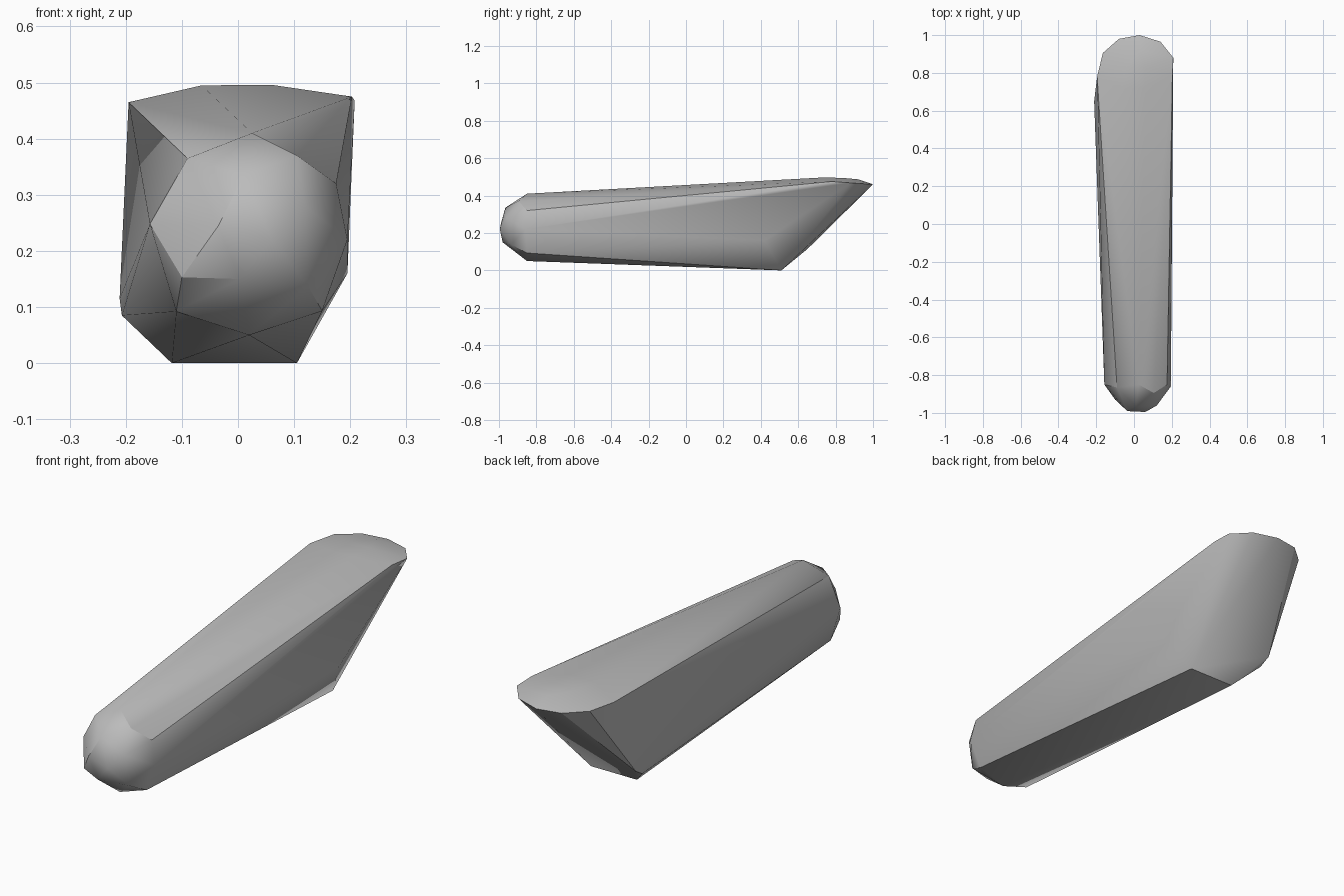
import bpy
import bmesh
import math

cube = bpy.data.objects.get("Cube")
if cube:
    bpy.data.objects.remove(cube, do_unlink=True)

# Plain grey finish
grey = bpy.data.materials.new("plain_grey")
grey.use_nodes = True
colour = (0.5, 0.5, 0.5, 1)
grey.diffuse_color = colour
grey.node_tree.nodes["Principled BSDF"].inputs["Base Color"].default_value = colour


def nose_point(x, z, cx=0.02, cy=-0.82, cz=0.23, radius=0.18):
    """Place a facet corner on the rounded nose."""
    depth = math.sqrt(max(radius ** 2 - (x - cx) ** 2 - (z - cz) ** 2, 0.03 ** 2))
    return x, cy - depth, z


# Rounded nose: facet corners seen along the long axis
nose = [nose_point(x, z) for x, z in (
    (0.025, 0.41), (0.105, 0.37), (0.175, 0.32), (0.12, 0.28), (0.195, 0.22),
    (0.06, 0.22), (-0.035, 0.245), (0.01, 0.335), (-0.09, 0.365),
    (-0.157, 0.248), (-0.1, 0.153), (0.003, 0.15), (0.125, 0.137),
    (0.15, 0.093), (0.02, 0.05), (-0.11, 0.092))]

# Overhanging rear rim
rim = [(-0.195, 0.78, 0.465), (-0.165, 0.905, 0.465), (-0.08, 0.98, 0.462),
       (0.03, 1.0, 0.46), (0.14, 0.965, 0.462), (0.208, 0.88, 0.468),
       (0.203, 0.78, 0.475)]

# Gently crowned top
crown = [(-0.065, 0.72, 0.495), (0.06, 0.72, 0.496), (-0.04, 0.83, 0.495),
         (0.06, 0.83, 0.495), (0.03, 0.92, 0.487)]

# Heel corners under the rim
heel = [(0.105, 0.51, 0), (-0.118, 0.51, 0), (-0.207, 0.6, 0.085),
        (-0.211, 0.65, 0.115), (0.195, 0.42, 0.16)]

# Tapered body: tight skin around all the corners
bm = bmesh.new()
for co in nose + rim + crown + heel:
    bm.verts.new(co)
hull = bmesh.ops.convex_hull(bm, input=bm.verts[:])
loose = {v for v in hull["geom_interior"] + hull["geom_unused"]
         if isinstance(v, bmesh.types.BMVert) and not v.link_faces}
bmesh.ops.delete(bm, geom=list(loose), context="VERTS")
bmesh.ops.recalc_face_normals(bm, faces=bm.faces[:])

mesh = bpy.data.meshes.new("tapered_body")
bm.to_mesh(mesh)
bm.free()
mesh.materials.append(grey)
body = bpy.data.objects.new("tapered_body", mesh)
bpy.context.collection.objects.link(body)

# Soft shading with crisp corners
bpy.ops.object.select_all(action="DESELECT")
body.select_set(True)
bpy.context.view_layer.objects.active = body
bpy.ops.object.shade_smooth_by_angle(angle=math.radians(30))
